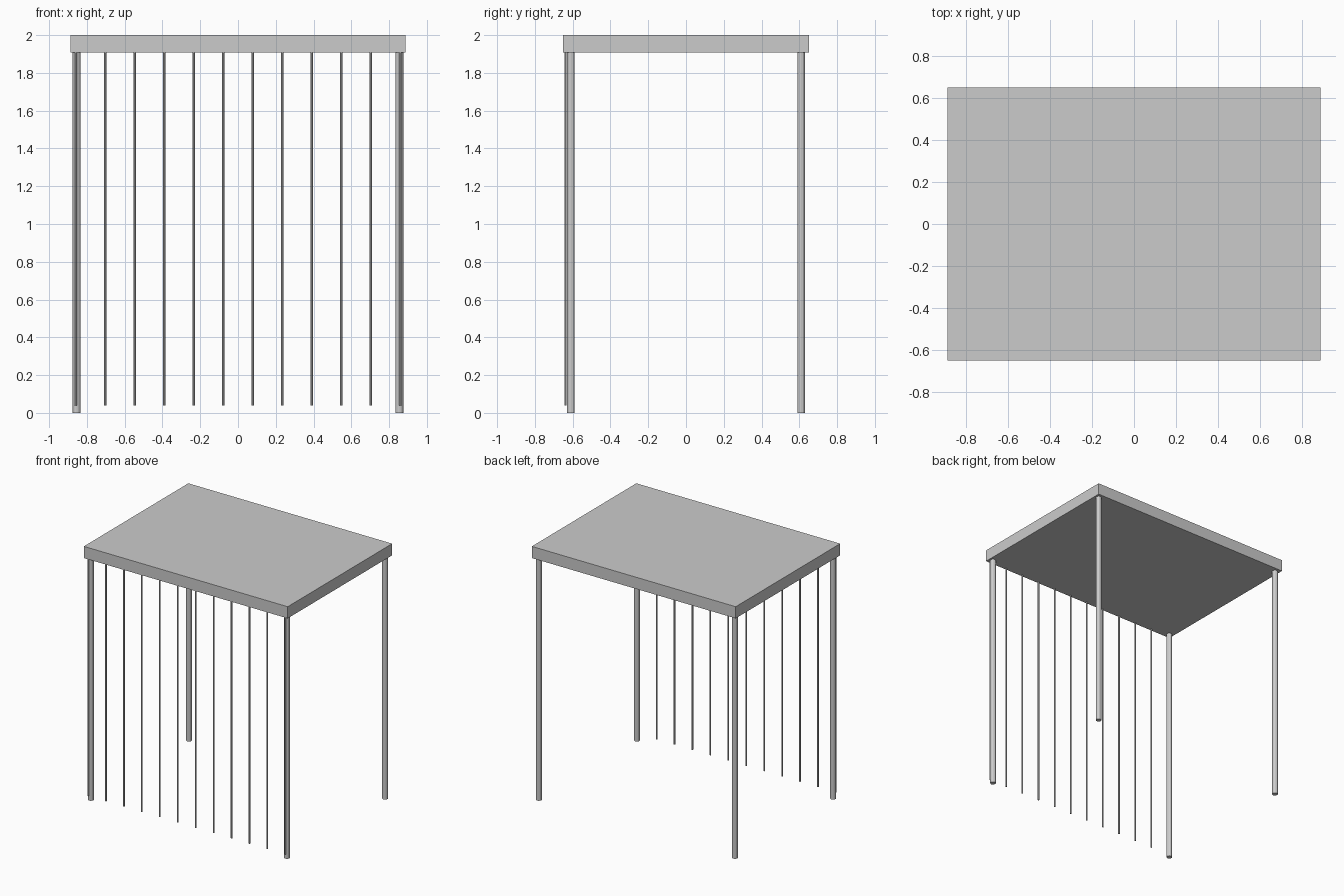
import bpy

if "Cube" in bpy.data.objects:
    bpy.data.objects.remove(bpy.data.objects["Cube"])


def rod(name, x, y, z0, z1, radius, sides):
    bpy.ops.mesh.primitive_cylinder_add(vertices=sides, radius=radius, depth=z1 - z0,
                                        location=(x, y, (z0 + z1) / 2))
    bpy.context.object.name = name


# Flat roof slab
ROOF_BOTTOM, ROOF_TOP = 1.908, 2.0
bpy.ops.mesh.primitive_cube_add(size=1, location=(0, 0, (ROOF_BOTTOM + ROOF_TOP) / 2))
roof = bpy.context.object
roof.name = "roof_slab"
roof.dimensions = (1.776, 1.30, ROOF_TOP - ROOF_BOTTOM)
bpy.ops.object.transform_apply(location=False, rotation=False, scale=True)

# Four corner posts
for side, sx in (("left", -1), ("right", 1)):
    for end, sy in (("front", -1), ("back", 1)):
        rod(f"{end}_{side}_post", sx * 0.854, sy * 0.61, 0, ROOF_BOTTOM, 0.021, 12)

# Row of thin hanging bars along the front
BARS = 12
for i in range(BARS):
    x = -0.859 + i * 1.718 / (BARS - 1)
    rod(f"front_bar_{i + 1}", x, -0.638, 0.04, ROOF_BOTTOM, 0.006, 8)
